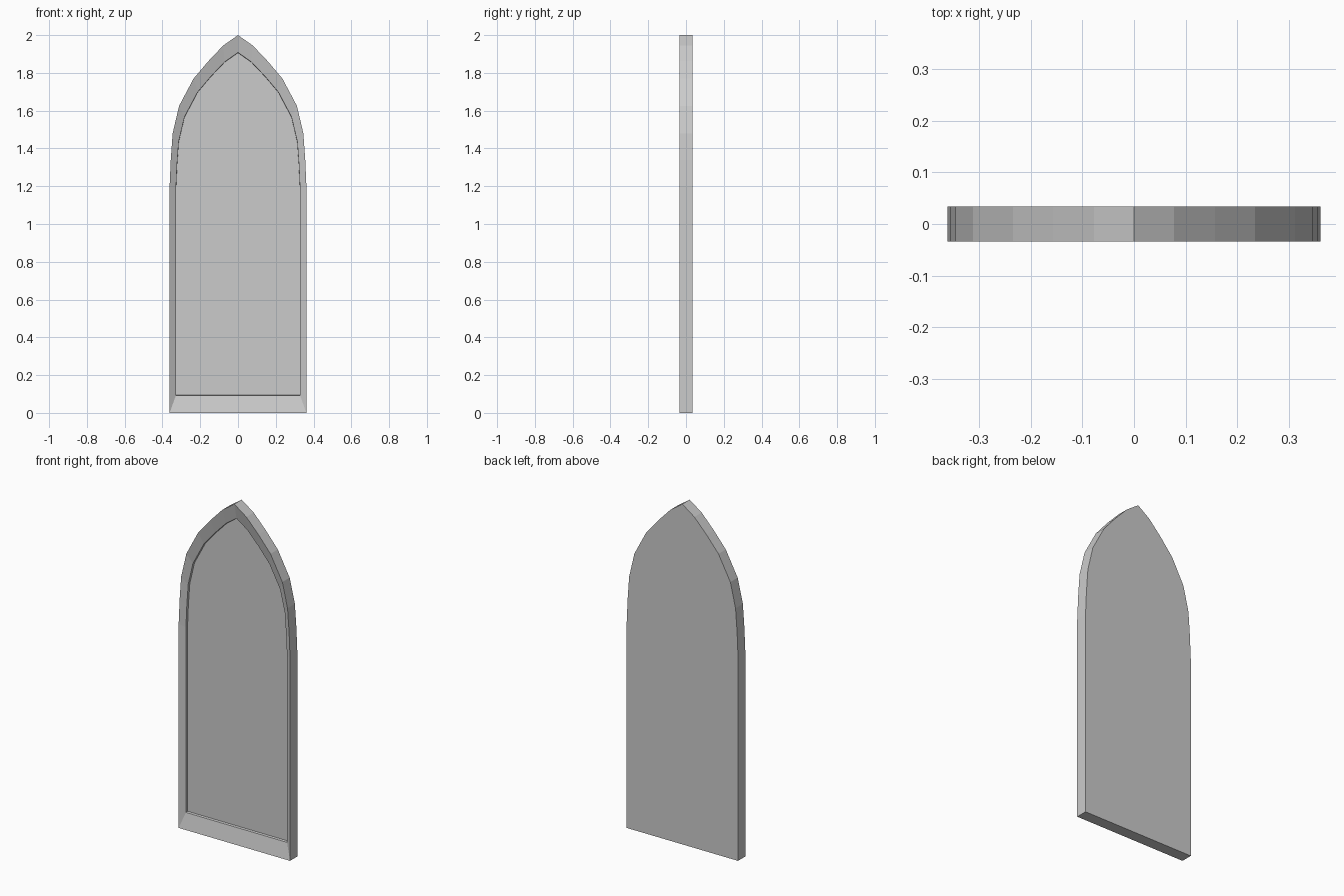
import bpy, bmesh

if "Cube" in bpy.data.objects:
    bpy.data.objects.remove(bpy.data.objects["Cube"])

# Right half of the pointed-arch outline, bottom to just below the tip (x, z)
half = [(0.362, 0.0), (0.362, 1.2), (0.356, 1.34), (0.346, 1.48), (0.312, 1.625),
        (0.235, 1.77), (0.157, 1.862), (0.078, 1.945)]
outline = half + [(0.0, 2.0)] + [(-x, z) for x, z in reversed(half)]

bm = bmesh.new()


def ring(y, scale):
    """Outline scaled about the panel centre and placed at depth y."""
    return [bm.verts.new((x * scale, y, 1 + (z - 1) * scale)) for x, z in outline]


def bridge(a, b):
    n = len(a)
    for i in range(n):
        j = (i + 1) % n
        bm.faces.new((a[i], a[j], b[j], b[i]))


# Back edge, front rim, bottom of sloped frame, recessed panel edge
rings = [ring(0.034, 1.0), ring(-0.034, 1.0), ring(-0.014, 0.908), ring(0.0, 0.906)]
for a, b in zip(rings, rings[1:]):
    bridge(a, b)

# Flat back and recessed front panel
bm.faces.new(rings[0])
bm.faces.new(rings[-1])
bmesh.ops.recalc_face_normals(bm, faces=bm.faces)

mesh = bpy.data.meshes.new("arched_window_panel")
bm.to_mesh(mesh)
bm.free()
panel = bpy.data.objects.new("arched_window_panel", mesh)
bpy.context.collection.objects.link(panel)
